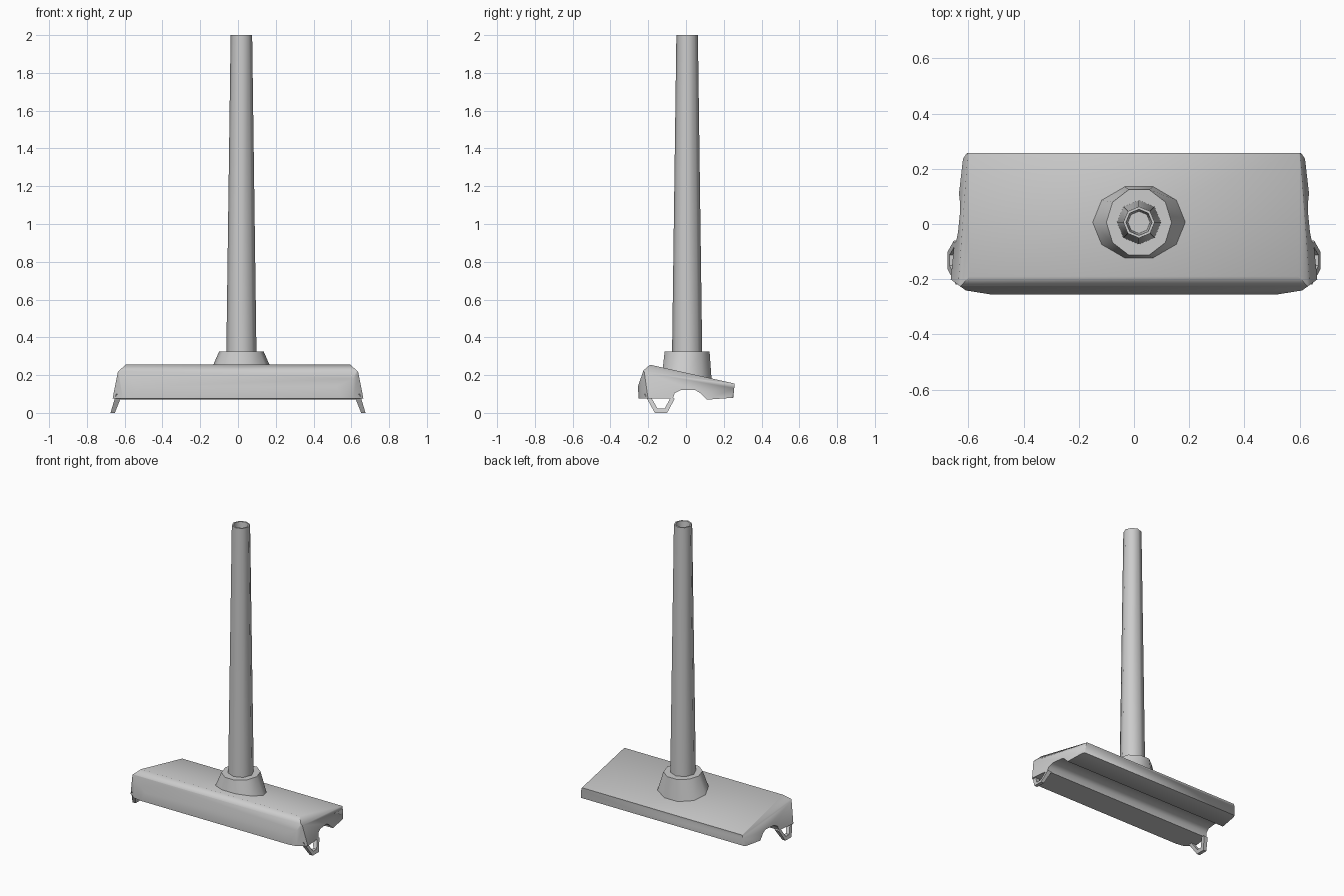
import bpy, bmesh
from math import sin, cos, tau, radians
from mathutils import Vector

cube = bpy.data.objects.get("Cube")
if cube:
    bpy.data.objects.remove(cube)

grey = bpy.data.materials.new("plain_grey")
grey.use_nodes = True
grey.diffuse_color = (0.6, 0.6, 0.6, 1)
grey.node_tree.nodes["Principled BSDF"].inputs["Base Color"].default_value = (0.6, 0.6, 0.6, 1)


def finish(name, bm, angle):
    bmesh.ops.recalc_face_normals(bm, faces=bm.faces)
    mesh = bpy.data.meshes.new(name)
    bm.to_mesh(mesh)
    bm.free()
    mesh.materials.append(grey)
    obj = bpy.data.objects.new(name, mesh)
    bpy.context.collection.objects.link(obj)
    bpy.ops.object.select_all(action='DESELECT')
    obj.select_set(True)
    bpy.context.view_layer.objects.active = obj
    bpy.ops.object.shade_smooth_by_angle(angle=radians(angle))
    return obj


def loft(bm, rings):
    """Join rings of points with quads and cap both ends."""
    loops = [[bm.verts.new(p) for p in ring] for ring in rings]
    for a, b in zip(loops, loops[1:]):
        for i in range(len(a)):
            j = (i + 1) % len(a)
            bm.faces.new((a[i], a[j], b[j], b[i]))
    bm.faces.new(loops[0])
    bm.faces.new(loops[-1])


CX, CY = 0.018, 0.006


def ring(rx, ry, sides, height):
    pts = []
    for i in range(sides):
        a = tau * i / sides
        x, y = CX + rx * cos(a), CY + ry * sin(a)
        pts.append((x, y, height(y)))
    return pts


# Head: side profile with an underside channel, run across the width
profile = [(-0.25, 0.075), (-0.255, 0.14), (-0.225, 0.225), (-0.19, 0.255),
           (0.258, 0.155), (0.25, 0.08), (0.11, 0.07), (0.075, 0.105),
           (0.05, 0.12), (-0.03, 0.12), (-0.06, 0.105), (-0.07, 0.075)]
bm = bmesh.new()
loft(bm, [[(x, y, z) for y, z in profile] for x in (-0.75, 0.75)])

# Trim the ends: slanted end, top bevel, back corner, two front corners
cuts = [((0.665, -0.2, 0.07), (1, 0.1, 0.21)),
        ((0.635, -0.19, 0.21), (1, 0.19, 0.89)),
        ((0.605, 0.258, 0.15), (1, 0.67, 0)),
        ((0.665, -0.2, 0.1), (0.73, -1, 0)),
        ((0.52, -0.255, 0.1), (0.16, -1, 0))]
for side in (1, -1):
    for point, normal in cuts:
        flip = Vector((side, 1, 1))
        bmesh.ops.bisect_plane(bm, geom=bm.verts[:] + bm.edges[:] + bm.faces[:],
                               plane_co=Vector(point) * flip,
                               plane_no=Vector(normal) * flip, clear_outer=True)
        bmesh.ops.holes_fill(bm, edges=[e for e in bm.edges if e.is_boundary], sides=0)
finish("floor_head", bm, 58)

# Collar: flared base that follows the sloping top of the head
bm = bmesh.new()
loft(bm, [ring(0.17, 0.136, 10, lambda y: 0.25 - 0.225 * (y + 0.19)),
          ring(0.118, 0.125, 10, lambda y: 0.325)])
finish("collar", bm, 45)

# Tube: tapered, with a recessed open top
bm = bmesh.new()
loft(bm, [ring(r, r, 8, lambda y, z=z: z) for r, z in
          ((0.08, 0.3), (0.057, 2.0), (0.047, 2.0), (0.04, 1.9))])
finish("tube", bm, 50)

# Hanging loops below each end, leaning outwards
outer = [(-0.22, 0.1), (-0.165, 0.0), (-0.1, 0.0), (-0.06, 0.075)]
inner = [(-0.195, 0.1), (-0.15, 0.022), (-0.113, 0.022), (-0.08, 0.085)]
outline = outer + inner[::-1]
for name, side in (("left_loop", 1), ("right_loop", -1)):
    bm = bmesh.new()
    loft(bm, [[(side * (x - lean * z), y, z) for y, z in outline]
              for x, lean in ((0.652, 0.4), (0.675, 0.3))])
    finish(name, bm, 30)
